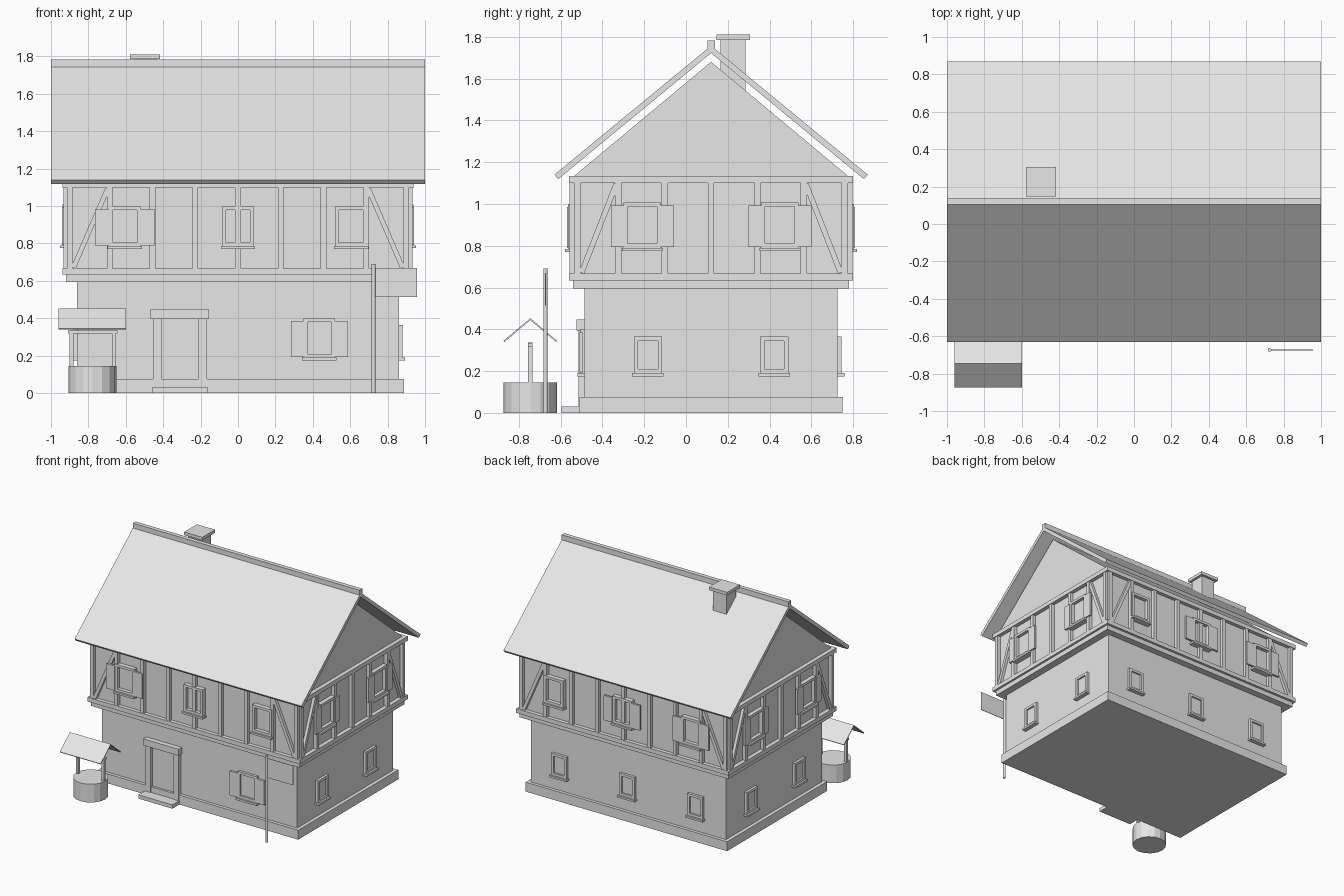
import bpy, bmesh, math
from mathutils import Matrix, Vector

if "Cube" in bpy.data.objects:
    bpy.data.objects.remove(bpy.data.objects["Cube"])

CY = 0.12                      # house centre line in y
plaster = bpy.data.materials.new("plain_grey")
plaster.diffuse_color = (0.8, 0.8, 0.8, 1)
plaster.use_nodes = True
plaster.node_tree.nodes["Principled BSDF"].inputs["Base Color"].default_value = plaster.diffuse_color


def finish(bm, name):
    bmesh.ops.recalc_face_normals(bm, faces=bm.faces)
    mesh = bpy.data.meshes.new(name)
    bm.to_mesh(mesh)
    bm.free()
    mesh.materials.append(plaster)
    ob = bpy.data.objects.new(name, mesh)
    bpy.context.collection.objects.link(ob)
    return ob


def boxes(name, items, place=lambda p: p):
    """items: (x0, x1, y0, y1, z0, z1) boxes joined in one object."""
    bm = bmesh.new()
    for x0, x1, y0, y1, z0, z1 in items:
        m = Matrix.Translation(((x0 + x1) / 2, (y0 + y1) / 2, (z0 + z1) / 2))
        m = m @ Matrix.Diagonal((x1 - x0, y1 - y0, z1 - z0, 1))
        bmesh.ops.create_cube(bm, size=1, matrix=m)
    for v in bm.verts:
        v.co = place(v.co)
    return finish(bm, name)


def block(name, hx, hy, z0, z1):
    return boxes(name, [(-hx, hx, CY - hy, CY + hy, z0, z1)])


def prism(name, pts, x0, x1):
    """Extrude a y-z profile along x."""
    bm = bmesh.new()
    f = bm.faces.new([bm.verts.new((x0, y, z)) for y, z in pts])
    r = bmesh.ops.extrude_face_region(bm, geom=[f])
    verts = [g for g in r["geom"] if isinstance(g, bmesh.types.BMVert)]
    bmesh.ops.translate(bm, verts=verts, vec=(x1 - x0, 0, 0))
    return finish(bm, name)


def cylinder(name, x, y, r, z0, z1, n):
    bm = bmesh.new()
    bmesh.ops.create_cone(bm, cap_ends=True, segments=n, radius1=r, radius2=r,
                          depth=z1 - z0, matrix=Matrix.Translation((x, y, (z0 + z1) / 2)))
    return finish(bm, name)


def face_map(side, hx, hy):
    """Map (along wall, outward, up) to the chosen wall."""
    return {
        "front": lambda p: Vector((p.x, CY - hy - p.y, p.z)),
        "back": lambda p: Vector((p.x, CY + hy + p.y, p.z)),
        "right": lambda p: Vector((hx + p.y, CY + p.x, p.z)),
        "left": lambda p: Vector((-hx - p.y, CY + p.x, p.z)),
    }[side]


def window(name, place, u, w, z0, z1, d, shutter=0.0):
    a, b, t = u - w / 2, u + w / 2, 0.02
    boxes(name + "_frame", [(a, a + t, -.01, d, z0, z1), (b - t, b, -.01, d, z0, z1),
                            (a + t, b - t, -.01, d, z1 - t, z1),
                            (a + t, b - t, -.01, d, z0, z0 + t)], place)
    boxes(name + "_pane", [(a + t, b - t, -.01, .006, z0 + t, z1 - t)], place)
    boxes(name + "_sill", [(a - .008, b + .008, -.01, d + .014, z0 - .015, z0)], place)
    if shutter:
        s = (d - .012, d + .004, z0 + .003, z1 - .015)
        boxes(name + "_shutters", [(a - shutter, a, *s), (b, b + shutter, *s)], place)


# Masonry ground floor
block("plinth", .888, .63, 0, .075)
block("ground_floor", .86, .605, .07, .6)

# Jettied upper floor
block("floor_band", .92, .66, .595, .633)
block("sill_beam", .937, .68, .633, .667)
block("upper_floor", .905, .65, .66, 1.11)
block("top_beam", .937, .68, 1.1, 1.134)

# Timber posts and corner braces
POSTS = {"x": [0, .2285, .457, .686, .9], "y": [0, .222, .444, .64]}
for side in ("front", "back", "right", "left"):
    place = face_map(side, .905, .65)
    us = POSTS["x" if side in ("front", "back") else "y"]
    allu = sorted({s * u for u in us for s in (-1, 1)})
    boxes(side + "_posts", [(u - .015, u + .015, -.01, .027, .66, 1.105) for u in allu], place)
    bm = bmesh.new()
    for s in (-1, 1):
        p, q = Vector((s * (us[-1] - .02), 0, .67)), Vector((s * (us[-2] + .01), 0, 1.095))
        d = q - p
        m = Matrix.Translation((p + q) / 2 + Vector((0, .008, 0)))
        m = m @ Matrix.Rotation(math.atan2(d.x, d.z), 4, "Y")
        m = m @ Matrix.Diagonal((.026, .03, d.length, 1))
        bmesh.ops.create_cube(bm, size=1, matrix=m)
    for v in bm.verts:
        v.co = place(v.co)
    finish(bm, side + "_braces")

# Upper windows
for side, specs in {"front": [(-.605, .075), (0, 0), (.605, 0)],
                    "back": [(-.605, .075), (0, .075), (.605, 0)]}.items():
    for i, (u, sh) in enumerate(specs):
        window(f"upper_{side}_window_{i}", face_map(side, .905, .65), u, .168, .785, 1.0, .035, sh)
for side in ("right", "left"):
    for i, u in enumerate((-.329, .329)):
        window(f"upper_{side}_window_{i}", face_map(side, .905, .65), u, .18, .79, 1.008, .033, .061)
        window(f"lower_{side}_window_{i}", face_map(side, .86, .605), u * .918, .135, .19, .365, .02)

# Ground floor windows
window("lower_front_window", face_map("front", .86, .605), .435, .168, .19, .4, .02, .068)
for i, u in enumerate((-.6, 0, .6)):
    window(f"lower_back_window_{i}", face_map("back", .86, .605), u, .135, .19, .365, .02)

# Door with frame, lintel and step
door = face_map("front", .86, .605)
boxes("door_leaf", [(-.41, -.21, -.01, .008, .03, .395)], door)
boxes("door_posts", [(-.455, -.41, -.01, .03, 0, .395), (-.21, -.165, -.01, .03, 0, .395)], door)
boxes("door_lintel", [(-.468, -.155, -.01, .04, .395, .447)], door)
boxes("door_step", [(-.46, -.16, 0, .112, 0, .03)], door)

# Gable, roof and ridge
prism("gable", [(CY - .655, 1.134), (CY, 1.68), (CY + .655, 1.134)], -.905, .905)
prism("roof", [(CY - .75, 1.14), (CY, 1.757), (CY + .75, 1.14),
               (CY + .731, 1.119), (CY, 1.722), (CY - .731, 1.119)], -1, 1)
boxes("ridge_cap", [(-1, 1, CY - .016, CY + .018, 1.735, 1.783)])

# Chimney
boxes("chimney", [(-.557, -.437, .165, .285, 1.45, 1.79)])
boxes("chimney_cap", [(-.577, -.417, .146, .306, 1.785, 1.81)])

# Well
WX, WY = -.777, -.745
cylinder("well_basin", WX, WY, .128, 0, .145, 16)
boxes("well_posts", [(WX + s * .113 - .01, WX + s * .113 + .01, WY - .01, WY + .01, .08, .337)
                     for s in (-1, 1)])
boxes("well_crossbeam", [(WX - .133, WX + .133, WY - .01, WY + .01, .318, .335)])
prism("well_roof", [(WY - .128, .345), (WY, .453), (WY + .128, .345),
                    (WY + .124, .339), (WY, .444), (WY - .124, .339)], -.96, -.6)

# Flag pole
cylinder("flag_pole", .725, -.673, .01, 0, .69, 12)
boxes("flag", [(.73, .957, -.675, -.671, .515, .67)])
